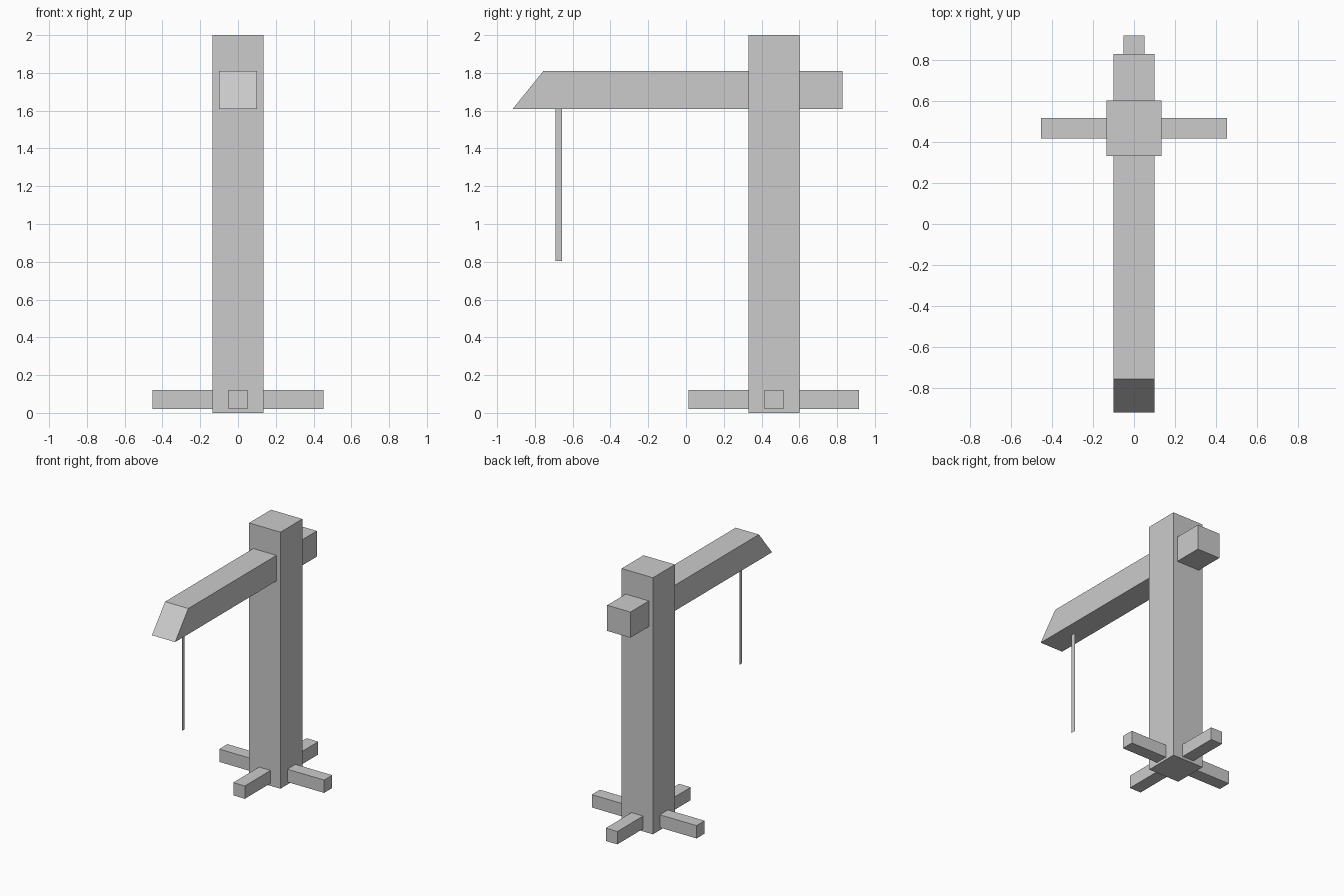
import bpy, bmesh

if "Cube" in bpy.data.objects:
    bpy.data.objects.remove(bpy.data.objects["Cube"])

POST_Y = 0.465


def box(name, lo, hi):
    """Axis-aligned box between two corners."""
    bm = bmesh.new()
    bmesh.ops.create_cube(bm, size=1)
    for v in bm.verts:
        for i in range(3):
            v.co[i] = hi[i] if v.co[i] > 0 else lo[i]
    return finish(name, bm)


def finish(name, bm):
    mesh = bpy.data.meshes.new(name)
    bm.to_mesh(mesh)
    bm.free()
    obj = bpy.data.objects.new(name, mesh)
    bpy.context.collection.objects.link(obj)
    return obj


# Upright post
box("post", (-0.135, POST_Y - 0.135, 0), (0.135, POST_Y + 0.135, 2))

# Crossed base beams running through the post
box("base_beam_side", (-0.452, POST_Y - 0.05, 0.02), (0.452, POST_Y + 0.05, 0.12))
box("base_beam_front", (-0.05, POST_Y - 0.452, 0.02), (0.05, POST_Y + 0.452, 0.12))

# Overhanging arm: box with its front top edge pulled back into a slant
arm = box("arm", (-0.1, -0.917, 1.61), (0.1, 0.828, 1.81))
for v in arm.data.vertices:
    if v.co.y < 0 and v.co.z > 1.7:
        v.co.y = -0.755

# Hanging rope: a single flat strip facing sideways
bm = bmesh.new()
strip = [(-0.692, 0.805), (-0.656, 0.805), (-0.656, 1.61), (-0.692, 1.61)]
bm.faces.new([bm.verts.new((0, y, z)) for y, z in strip])
finish("rope", bm)
